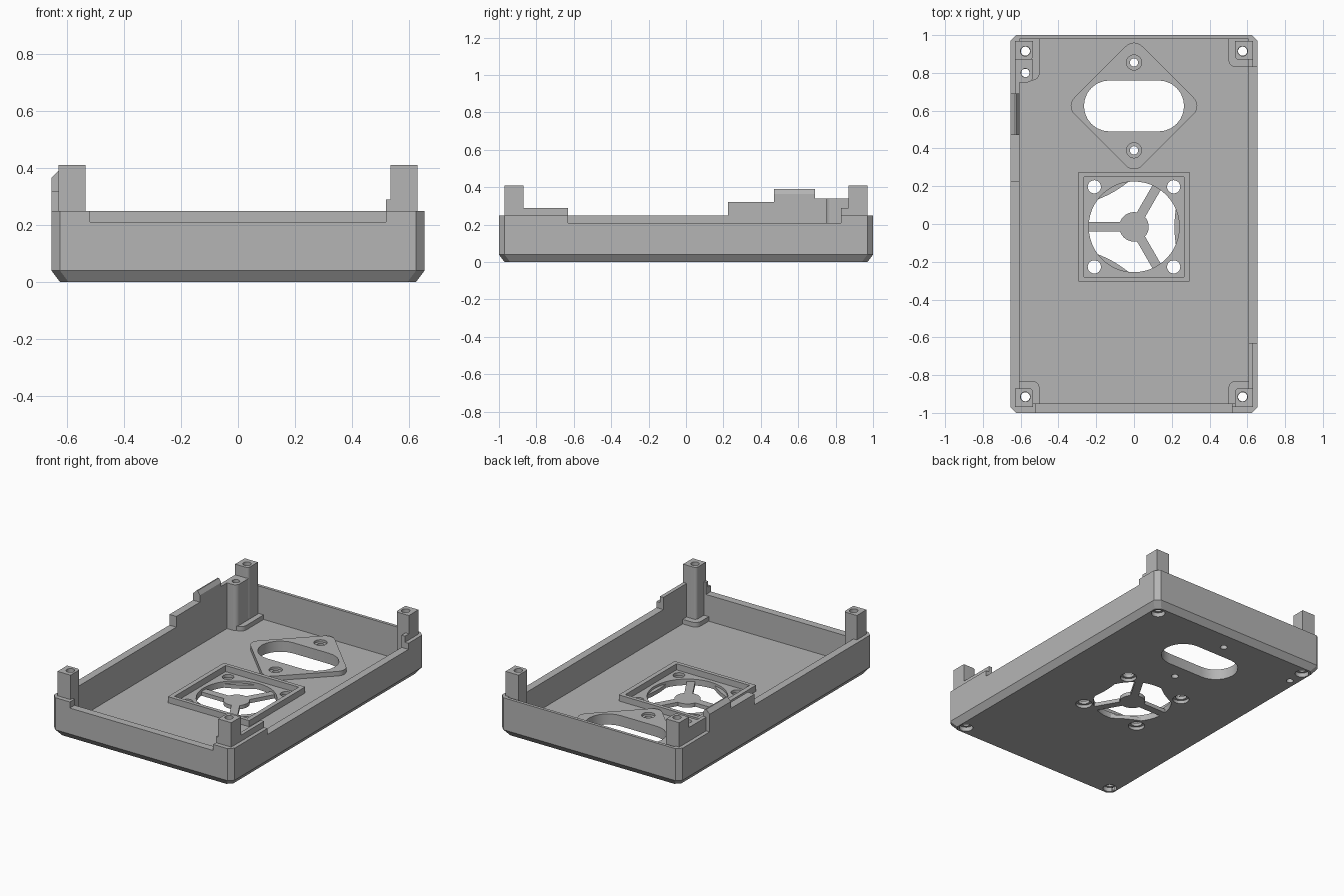
import bpy, bmesh
from math import sin, cos, pi, radians

cube = bpy.data.objects.get("Cube")
if cube:
    bpy.data.objects.remove(cube, do_unlink=True)

grey = bpy.data.materials.new("matte grey")
grey.use_nodes = True
grey.diffuse_color = (0.46, 0.46, 0.46, 1)
grey.node_tree.nodes["Principled BSDF"].inputs["Base Color"].default_value = (0.46, 0.46, 0.46, 1)

FLOOR, RIM = 0.04, 0.25


def loft(name, rings):
    """Closed solid through rings of equal point count."""
    bm = bmesh.new()
    loops = [[bm.verts.new(p) for p in ring] for ring in rings]
    n = len(loops[0])
    for a, b in zip(loops, loops[1:]):
        for i in range(n):
            j = (i + 1) % n
            bm.faces.new((a[i], a[j], b[j], b[i]))
    bm.faces.new(loops[0][::-1])
    bm.faces.new(loops[-1])
    bmesh.ops.recalc_face_normals(bm, faces=bm.faces)
    mesh = bpy.data.meshes.new(name)
    bm.to_mesh(mesh)
    bm.free()
    mesh.materials.append(grey)
    obj = bpy.data.objects.new(name, mesh)
    bpy.context.collection.objects.link(obj)
    return obj


def prism(name, pts, z0, z1):
    return loft(name, [[(x, y, z) for x, y in pts] for z in (z0, z1)])


def box(name, x0, x1, y0, y1, z0, z1):
    return prism(name, [(x0, y0), (x1, y0), (x1, y1), (x0, y1)], z0, z1)


def arc(cx, cy, r, a0, a1, n=8):
    return [(cx + r * cos(radians(a0 + (a1 - a0) * i / n)),
             cy + r * sin(radians(a0 + (a1 - a0) * i / n))) for i in range(n + 1)]


def disc(cx, cy, r, n=32):
    return arc(cx, cy, r, 0, 360, n)[:-1]


def octagon(hx, hy, c):
    return [(-hx + c, -hy), (hx - c, -hy), (hx, -hy + c), (hx, hy - c),
            (hx - c, hy), (-hx + c, hy), (-hx, hy - c), (-hx, -hy + c)]


def cut(obj, cutters):
    """Subtract the cutters from obj, bake the result and drop the cutters."""
    for c in cutters:
        c.hide_render = True
        mod = obj.modifiers.new("cut", 'BOOLEAN')
        mod.operation, mod.solver, mod.object = 'DIFFERENCE', 'EXACT', c
    dg = bpy.context.evaluated_depsgraph_get()
    mesh = bpy.data.meshes.new_from_object(obj.evaluated_get(dg))
    obj.modifiers.clear()
    obj.data = mesh
    for c in cutters:
        bpy.data.objects.remove(c, do_unlink=True)
    return obj


def hole(x, y, r, z0=-0.1, z1=0.6):
    return prism("hole_cutter", disc(x, y, r, 24), z0, z1)


def slot(z0, z1):
    pts = arc(0.13, 0.625, 0.135, -90, 90, 12) + arc(-0.13, 0.625, 0.135, 90, 270, 12)
    return prism("slot_cutter", pts, z0, z1)


# Key positions
POSTS = [(sx, sy) for sx in (-1, 1) for sy in (-1, 1)]
FAN_Y = -0.015
FAN_HOLES = [(sx * 0.21, FAN_Y + sy * 0.212) for sx, sy in POSTS]
BRACKET_HOLES = [(0, 0.855), (0, 0.39)]
SECOND_POST = (-0.575, 0.80)

# Tray: chamfered outer body, hollowed, with lowered front and right rims
tray = loft("tray", [[(x, y, z) for x, y in octagon(hx, hy, 0.03)]
                     for hx, hy, z in ((0.625, 0.97, 0), (0.655, 1, FLOOR), (0.655, 1, RIM))])
cutters = [
    box("cavity_cutter", -0.605, 0.605, -0.95, 0.98, FLOOR, 0.5),
    box("front_rim_cutter", -0.52, 0.52, -1.1, -0.9, 0.21, 0.5),
    box("right_rim_cutter", 0.55, 0.7, -0.63, 0.83, 0.21, 0.5),
    prism("fan_cutter", disc(0, FAN_Y, 0.24, 48), -0.1, 0.2),
    slot(-0.1, 0.2),
]
for sx, sy in POSTS:
    cutters.append(hole(sx * 0.575, sy * 0.915, 0.026))
    cutters.append(hole(sx * 0.575, sy * 0.915, 0.042, -0.1, 0.028))
for x, y in FAN_HOLES:
    cutters.append(hole(x, y, 0.035))
    cutters.append(hole(x, y, 0.05, -0.1, 0.02))
for x, y in BRACKET_HOLES + [SECOND_POST]:
    cutters.append(hole(x, y, 0.022))
cut(tray, cutters)


# Corner posts with rounded inner corner and a low foot
def corner_shape(sx, sy, inner_x, inner_y, outer_x, outer_y, r):
    pts = [(outer_x, outer_y), (outer_x, inner_y)]
    pts += arc(inner_x + r, inner_y + r, r, 270, 180, 8) + [(inner_x, outer_y)]
    return [(sx * x, sy * y) for x, y in pts]


for sx, sy in POSTS:
    side = ("back_" if sy > 0 else "front_") + ("left" if sx > 0 else "right")
    double = sx < 0 and sy > 0
    holes = [(sx * 0.575, sy * 0.915)] + ([SECOND_POST] if double else [])
    post = prism(side + "_post", corner_shape(sx, sy, 0.535, 0.87, 0.63, 0.97, 0.02), FLOOR, 0.41)
    cut(post, [hole(*holes[0], 0.026)])
    foot_y = 0.76 if double else 0.83
    foot = prism(side + "_post_foot",
                 corner_shape(sx, sy, 0.5, foot_y, 0.61, 0.982, 0.04), FLOOR, 0.07)
    cut(foot, [hole(x, y, 0.024) for x, y in holes])

second = prism("second_post", corner_shape(-1, 1, 0.535, 0.75, 0.63, 0.872, 0.03), FLOOR, 0.34)
cut(second, [hole(*SECOND_POST, 0.023)])

# Rim lips beside the posts
box("left_front_lip", 0.605, 0.63, -0.88, -0.63, 0.2, 0.29)
box("left_back_lip", 0.605, 0.63, 0.83, 0.89, 0.2, 0.29)
box("front_lip", 0.52, 0.6, -0.97, -0.95, 0.2, 0.29)
box("right_back_lip", -0.63, -0.605, 0.69, 0.76, 0.2, 0.34)

# Raised right wall with a ridged catch on top
box("raised_right_wall", -0.655, -0.605, 0.225, 0.69, RIM, 0.32)
catch = [(-0.655, 0.32), (-0.605, 0.32), (-0.605, 0.365),
         (-0.622, 0.39), (-0.63, 0.39), (-0.655, 0.365)]
loft("catch", [[(x, y, z) for x, z in catch] for y in (0.47, 0.69)])

# Diamond bracket around the socket slot
diamond = []
for k in range(4):
    a = k * 90
    diamond += arc(0.275 * cos(radians(a)), 0.625 + 0.275 * sin(radians(a)), 0.06, a - 45, a + 45)
bracket = prism("socket_bracket", diamond, FLOOR, 0.07)
cut(bracket, [slot(0, 0.2)] + [hole(x, y, 0.022) for x, y in BRACKET_HOLES]
    + [hole(x, y, 0.04, 0.055, 0.2) for x, y in BRACKET_HOLES])

# Fan frame
frame = box("fan_frame", -0.295, 0.295, FAN_Y - 0.29, FAN_Y + 0.29, FLOOR, 0.08)
cut(frame, [box("frame_cutter", -0.265, 0.265, FAN_Y - 0.265, FAN_Y + 0.265, 0, 0.2)])

# Fan grill: hub, three spokes and three crescents opposite them
prism("fan_hub", disc(0, FAN_Y, 0.078), 0, 0.025)
for k in range(3):
    spoke = box("fan_spoke", 0.05, 0.245, -0.025, 0.025, 0, 0.025)
    spoke.location.y = FAN_Y
    spoke.rotation_euler.z = radians(60 + 120 * k)
    outer = arc(0, 0, 0.243, -24, 24, 12)
    inner = [(0.222 - 0.008 * cos(pi * y / 0.2), y) for _, y in outer[::-1]]
    crescent = prism("fan_crescent", outer + inner[1:-1], 0, 0.025)
    crescent.location.y = FAN_Y
    crescent.rotation_euler.z = radians(120 * k)

# Smooth the round walls while keeping edges crisp
bpy.ops.object.select_all(action='DESELECT')
for obj in bpy.context.collection.objects:
    if obj.type == 'MESH' and grey.name in obj.data.materials:
        obj.select_set(True)
        bpy.context.view_layer.objects.active = obj
bpy.ops.object.shade_smooth_by_angle(angle=radians(30))
